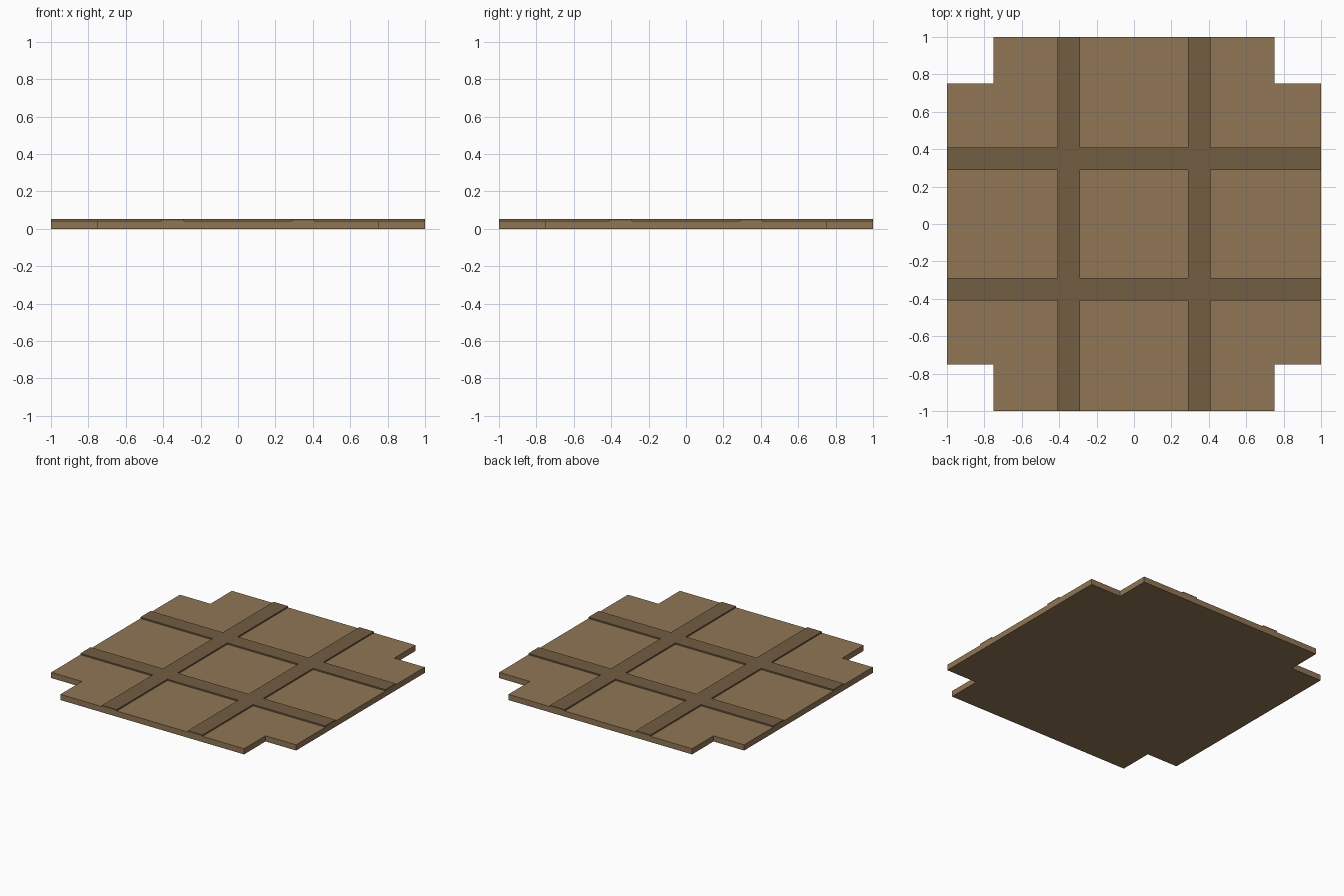
import bpy, bmesh

if "Cube" in bpy.data.objects:
    bpy.data.objects.remove(bpy.data.objects["Cube"])


def make_material(name, color):
    mat = bpy.data.materials.new(name)
    mat.diffuse_color = (*color, 1)
    mat.use_nodes = True
    mat.node_tree.nodes["Principled BSDF"].inputs["Base Color"].default_value = mat.diffuse_color
    return mat


def slab(name, cuts, keep, z0, z1, mat):
    """Extrude the kept cells of a square grid with lines at the given cuts."""
    bm = bmesh.new()
    v = [[bm.verts.new((x, y, z0)) for y in cuts] for x in cuts]
    n = len(cuts) - 1
    for i in range(n):
        for j in range(n):
            if keep(i, j):
                bm.faces.new((v[i][j], v[i + 1][j], v[i + 1][j + 1], v[i][j + 1]))
    loose = [p for p in bm.verts if not p.link_faces]
    bmesh.ops.delete(bm, geom=loose, context='VERTS')
    ext = bmesh.ops.extrude_face_region(bm, geom=bm.faces[:], use_keep_orig=True)
    top = [g for g in ext["geom"] if isinstance(g, bmesh.types.BMVert)]
    bmesh.ops.translate(bm, verts=top, vec=(0, 0, z1 - z0))
    bmesh.ops.recalc_face_normals(bm, faces=bm.faces[:])
    mesh = bpy.data.meshes.new(name)
    bm.to_mesh(mesh)
    bm.free()
    mesh.materials.append(mat)
    obj = bpy.data.objects.new(name, mesh)
    bpy.context.collection.objects.link(obj)
    return obj


light_wood = make_material("light_wood", (0.28, 0.18, 0.09))
dark_wood = make_material("dark_wood", (0.17, 0.11, 0.055))

# Base panel: square with its four corners notched out
slab("base_panel", [-1, -0.75, 0.75, 1],
     lambda i, j: i == 1 or j == 1, 0, 0.042, light_wood)

# Raised strips: two each way, flush where they cross
slab("raised_strips", [-1, -0.41, -0.29, 0.29, 0.41, 1],
     lambda i, j: i in (1, 3) or j in (1, 3), 0.042, 0.052, dark_wood)
